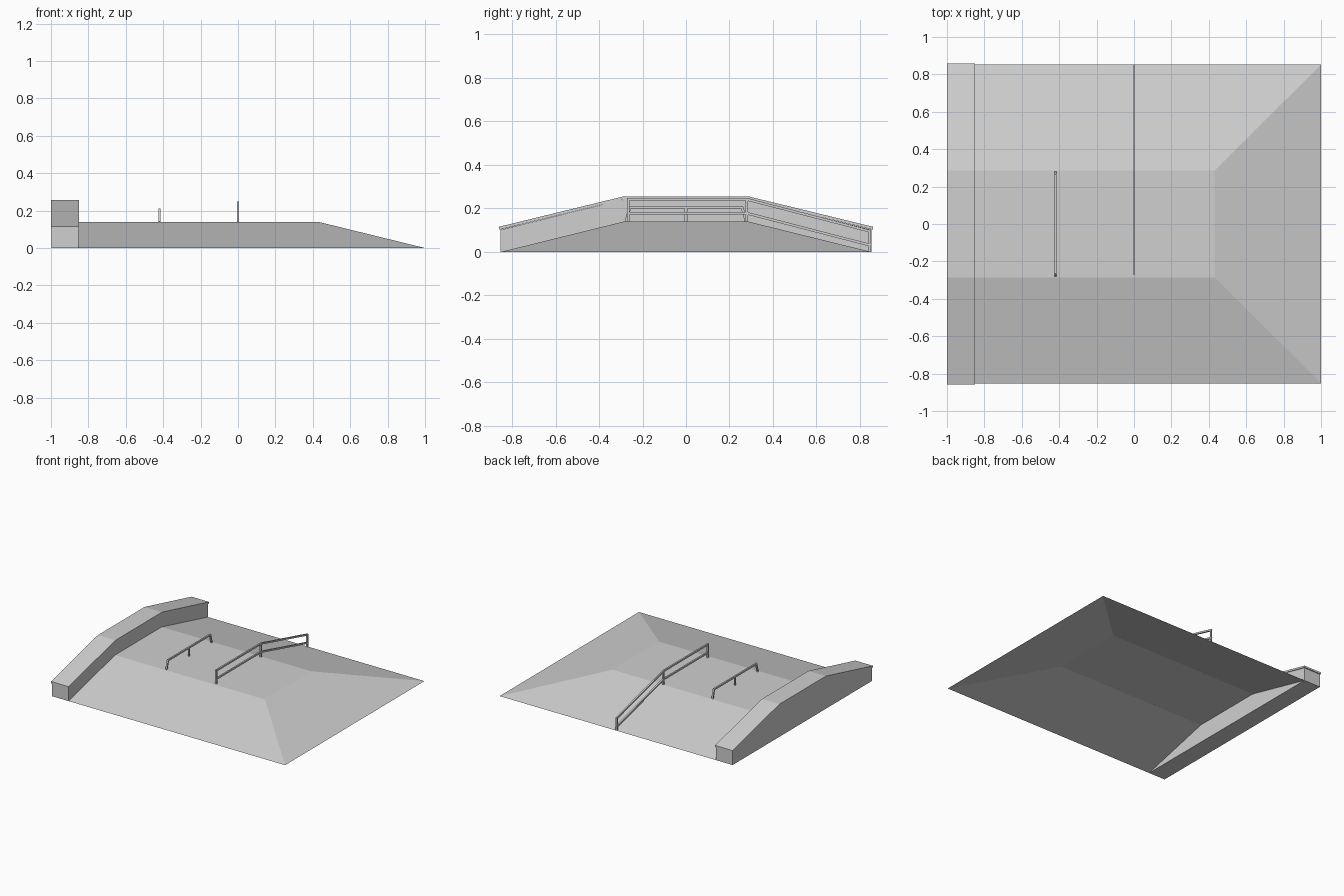
import bpy
import bmesh
from mathutils import Vector

if "Cube" in bpy.data.objects:
    bpy.data.objects.remove(bpy.data.objects["Cube"], do_unlink=True)

concrete = bpy.data.materials.new("concrete_grey")
concrete.use_nodes = True
concrete.diffuse_color = (0.63, 0.63, 0.63, 1)
concrete.node_tree.nodes["Principled BSDF"].inputs["Base Color"].default_value = (0.63, 0.63, 0.63, 1)

DECK = 0.14      # deck height
FLAT = 0.285     # half length of the flat deck
EDGE = 0.852     # half length at the ground
LEDGE_X = -0.854  # inner wall of the ledge


def finish(name, bm):
    mesh = bpy.data.meshes.new(name)
    bm.to_mesh(mesh)
    bm.free()
    mesh.materials.append(concrete)
    obj = bpy.data.objects.new(name, mesh)
    bpy.context.collection.objects.link(obj)
    return obj


def prism(name, profile, x0, x1):
    """Extrude a (y, z) profile along x."""
    bm = bmesh.new()
    face = bm.faces.new([bm.verts.new((x0, y, z)) for y, z in profile])
    ext = bmesh.ops.extrude_face_region(bm, geom=[face])
    bmesh.ops.translate(bm, vec=(x1 - x0, 0, 0),
                        verts=[v for v in ext["geom"] if isinstance(v, bmesh.types.BMVert)])
    bmesh.ops.recalc_face_normals(bm, faces=bm.faces)
    return finish(name, bm)


def bar(bm, x, start, end, size=0.012):
    """Square bar between two (y, z) points in the plane x."""
    a, b = Vector((x, *start)), Vector((x, *end))
    along = (b - a).normalized()
    side = Vector((size / 2, 0, 0))
    up = along.cross(Vector((1, 0, 0))) * size / 2
    corners = [side + up, side - up, -side - up, -side + up]
    ends = [[bm.verts.new(p + c) for c in corners] for p in (a, b)]
    bm.faces.new(ends[0])
    bm.faces.new(ends[1][::-1])
    for i in range(4):
        j = (i + 1) % 4
        bm.faces.new((ends[0][j], ends[0][i], ends[1][i], ends[1][j]))


def rail(name, x, segments):
    bm = bmesh.new()
    for start, end in segments:
        bar(bm, x, start, end)
    bmesh.ops.recalc_face_normals(bm, faces=bm.faces)
    finish(name, bm)


# Ramp shell: flat deck with three banks, open underneath
bm = bmesh.new()
outer = [bm.verts.new(p) for p in
         ((LEDGE_X, -EDGE, 0), (1, -EDGE, 0), (1, EDGE, 0), (LEDGE_X, EDGE, 0))]
inner = [bm.verts.new(p) for p in
         ((LEDGE_X, -FLAT, DECK), (0.43, -FLAT, DECK), (0.43, FLAT, DECK), (LEDGE_X, FLAT, DECK))]
bm.faces.new(inner)
for i in range(3):
    bm.faces.new((outer[i], outer[i + 1], inner[i + 1], inner[i]))
finish("ramp", bm)

# Grind ledge wall and its overhanging cap
LOW, HIGH, CAP = 0.102, 0.242, 0.014
prism("ledge_wall", [(-EDGE, 0), (EDGE, 0), (EDGE, LOW), (FLAT, HIGH), (-FLAT, HIGH), (-EDGE, LOW)],
      -0.996, LEDGE_X)
top_line = [(-0.859, LOW), (-FLAT, HIGH), (FLAT, HIGH), (0.859, LOW)]
prism("ledge_cap", top_line + [(y, z + CAP) for y, z in reversed(top_line)], -1, -0.85)

# Long handrail: two bars along the deck and down the back bank, three posts
segments = []
for height in (0.102, 0.038):
    path = [(-0.271, DECK + height), (0.28, DECK + height), (0.851, height - 0.008)]
    segments += list(zip(path, path[1:]))
for y, foot, top in ((-0.265, DECK, 0.242), (0.28, DECK, 0.242), (0.845, 0.002, 0.095)):
    segments.append(((y, foot), (y, top)))
rail("handrail", 0, segments)

# Low grind rail: one bar, splayed end legs and a middle post
BAR = 0.206
legs = [((s * 0.276, DECK), (s * 0.258, BAR)) for s in (-1, 1)]
rail("grind_rail", -0.42, [((-0.262, BAR), (0.262, BAR)), ((0, DECK), (0, BAR))] + legs)
